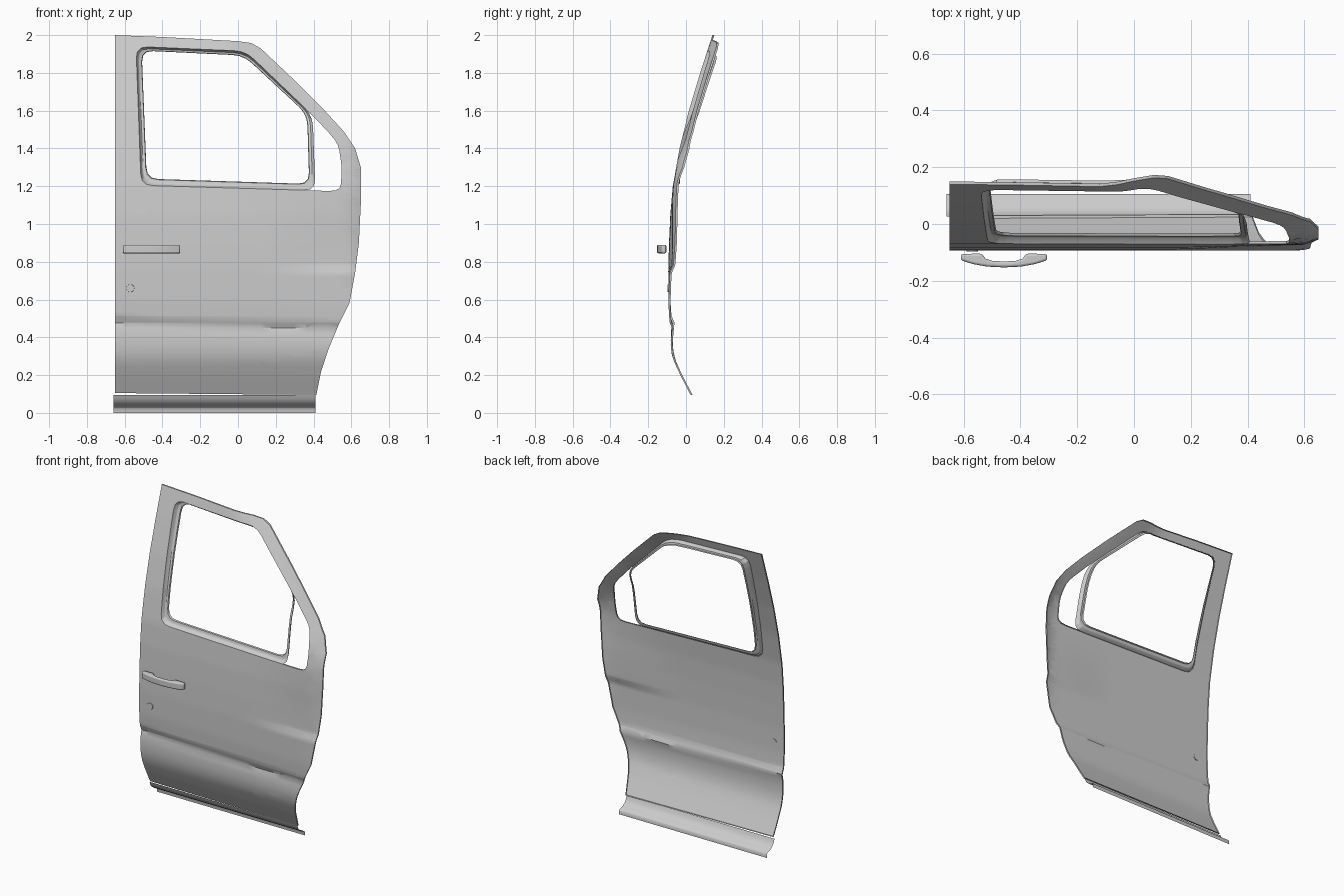
import bpy, bmesh, math
from mathutils import Vector

if "Cube" in bpy.data.objects:
    bpy.data.objects.remove(bpy.data.objects["Cube"])

paint = bpy.data.materials.new("grey_primer")
paint.use_nodes = True
paint.diffuse_color = (0.6, 0.6, 0.6, 1)
paint.node_tree.nodes["Principled BSDF"].inputs["Base Color"].default_value = (0.6, 0.6, 0.6, 1)


def clamp(v):
    return max(0.0, min(1.0, v))


def smooth(v):
    v = clamp(v)
    return v * v * (3 - 2 * v)


# Door skin section: height, depth
SECTION = [(0.09, 0.027), (0.2, -0.03), (0.27, -0.062), (0.32, -0.076), (0.38, -0.081),
           (0.44, -0.079), (0.475, -0.07), (0.515, -0.087), (0.6, -0.093), (0.75, -0.094),
           (0.9, -0.09), (1.05, -0.083), (1.2, -0.07), (1.4, -0.034), (1.6, 0.015),
           (1.8, 0.075), (2.0, 0.14)]


def section(z):
    for (z0, y0), (z1, y1) in zip(SECTION, SECTION[1:]):
        if z <= z1:
            return y0 + (y1 - y0) * (z - z0) / (z1 - z0)
    return SECTION[-1][1]


def skin(x, z):
    """Depth of the door skin, with sloping crease, front fold and pillar turn-back."""
    zs = z + 0.03 * (x + 0.65) * smooth(1 - abs(z - 0.48) / 0.25)
    y = section(zs)
    y += 0.017 * smooth((x - 0.08) / 0.5) * smooth((z - 0.73) / 0.06) * smooth((1.25 - z) / 0.4)
    y += 0.042 * clamp((x + z - 1.88) / 0.17) * smooth((z - 1.1) / 0.3)
    y += 0.02 * clamp((x - 0.57) / 0.08) ** 2
    return y


def finish(bm, name, angle=30):
    mesh = bpy.data.meshes.new(name)
    bm.to_mesh(mesh)
    bm.free()
    obj = bpy.data.objects.new(name, mesh)
    bpy.context.collection.objects.link(obj)
    mesh.materials.append(paint)
    bpy.ops.object.select_all(action="DESELECT")
    obj.select_set(True)
    bpy.context.view_layer.objects.active = obj
    bpy.ops.object.shade_smooth_by_angle(angle=math.radians(angle))
    return obj


def rounded(points, cut=0.3, limit=0.03):
    """Soften each corner of a closed outline with a short curve."""
    out = []
    for i, p in enumerate(points):
        p = Vector(p)
        a, b = Vector(points[i - 1]) - p, Vector(points[(i + 1) % len(points)]) - p
        a, b = (d.normalized() * min(limit, d.length * cut) for d in (a, b))
        for t in (0, 0.33, 0.67, 1):
            out.append(p + a * (1 - t) ** 2 + b * t ** 2)
    return out


def subdivide(points, n):
    return [p.lerp(points[(i + 1) % len(points)], k / n)
            for i, p in enumerate(points) for k in range(n)]


# Outer door panel with one opening for both windows
outline = [(-0.65, 0.105), (-0.65, 2.0), (-0.4, 1.99), (0, 1.968), (0.07, 1.958), (0.12, 1.93),
           (0.3, 1.76), (0.45, 1.61), (0.56, 1.49), (0.62, 1.4), (0.65, 1.3), (0.65, 1.1),
           (0.64, 0.9), (0.62, 0.74), (0.59, 0.58), (0.53, 0.46), (0.48, 0.34), (0.44, 0.22),
           (0.415, 0.095)]
opening = rounded([(-0.513, 1.205), (-0.54, 1.94), (0.04, 1.915), (0.395, 1.575),
                   (0.53, 1.43), (0.55, 1.3), (0.543, 1.173)], limit=0.06)
bm = bmesh.new()
for loop in ([Vector(p) for p in outline], opening):
    vs = [bm.verts.new((p.x, 0, p.y)) for p in loop]
    for i, v in enumerate(vs):
        bm.edges.new((vs[i - 1], v))
bmesh.ops.triangle_fill(bm, edges=bm.edges[:], use_beauty=True, normal=(0, -1, 0))

levels = sorted({round(0.12 + 0.03 * i, 3) for i in range(63)} | {0.475, 0.515, 0.73, 0.79})
cuts = [((0, 0, z), (0, 0, 1)) for z in levels]
cuts += [((-0.6 + 0.06 * i, 0, 0), (1, 0, 0)) for i in range(21)]
for co, no in cuts:
    bmesh.ops.bisect_plane(bm, geom=bm.verts[:] + bm.edges[:] + bm.faces[:],
                           dist=1e-5, plane_co=co, plane_no=no)
slanted = []
for e in bm.edges:
    d = e.verts[1].co - e.verts[0].co
    if len(e.link_faces) == 2 and abs(d.x) > 1e-4 and abs(d.z) > 1e-4:
        slanted.append(e)
bmesh.ops.dissolve_edges(bm, edges=slanted, use_verts=False)
for f in bm.faces:
    f.normal_update()
    if f.normal.y > 0:
        f.normal_flip()
for v in bm.verts:
    v.co.y = skin(v.co.x, v.co.z)
# Folded hem around every free edge
rim = [e for e in bm.edges if e.is_boundary]
hem = bmesh.ops.extrude_edge_only(bm, edges=rim)["geom"]
bmesh.ops.translate(bm, vec=(0, 0.01, 0), verts=[g for g in hem if isinstance(g, bmesh.types.BMVert)])
finish(bm, "door_panel", 35)

# Stepped window channel; its front side is the divider bar
outer = subdivide(rounded([(-0.513, 1.205), (-0.54, 1.94), (0.04, 1.915), (0.395, 1.575),
                           (0.41, 1.176)], limit=0.06), 5)
inner = subdivide(rounded([(-0.483, 1.24), (-0.51, 1.918), (0.03, 1.892), (0.366, 1.58),
                           (0.377, 1.212)], limit=0.06), 5)
bm = bmesh.new()
rings = []
for t, depth in ((0, 0.0), (0.3, 0.022), (0.45, 0.026), (0.9, 0.028), (1, 0.038)):
    ring = []
    for a, b in zip(outer, inner):
        p = a.lerp(b, t)
        ring.append(bm.verts.new((p.x, skin(a.x, a.y) + depth, p.y)))
    rings.append(ring)
for r, s in zip(rings, rings[1:]):
    for i in range(len(r)):
        bm.faces.new((r[i - 1], r[i], s[i], s[i - 1]))
bmesh.ops.recalc_face_normals(bm, faces=bm.faces[:])
finish(bm, "window_channel")

# Sill strip below the door
bm = bmesh.new()
prev = None
for y, z in ((0.027, 0.095), (0.035, 0.075), (0.048, 0.055), (0.07, 0.04), (0.1, 0.03),
             (0.106, 0.022), (0.106, 0.0)):
    pair = [bm.verts.new((x, y, z)) for x in (-0.66, 0.41)]
    if prev:
        bm.faces.new((prev[0], pair[0], pair[1], prev[1]))
    prev = pair
finish(bm, "sill_strip", 40)

# Bowed pull handle, flat outline extruded upward and rounded
half = [(0, -0.153), (0.06, -0.15), (0.11, -0.141), (0.152, -0.128), (0.152, -0.106),
        (0.09, -0.104), (0.075, -0.106), (0.066, -0.122), (0.04, -0.13), (0, -0.132)]
profile = half + [(-x, y) for x, y in reversed(half[1:-1])]
bm = bmesh.new()
face = bm.faces.new([bm.verts.new((x - 0.458, y, 0.845)) for x, y in profile])
up = bmesh.ops.extrude_face_region(bm, geom=[face])["geom"]
bmesh.ops.translate(bm, vec=(0, 0, 0.045), verts=[g for g in up if isinstance(g, bmesh.types.BMVert)])
bmesh.ops.recalc_face_normals(bm, faces=bm.faces[:])
handle = finish(bm, "door_handle", 50)
bevel = handle.modifiers.new("soft_edges", "BEVEL")
bevel.width = 0.008
bevel.segments = 3
bevel.angle_limit = math.radians(50)

# Round lock cylinder
bm = bmesh.new()
bmesh.ops.create_cone(bm, cap_ends=True, segments=24, radius1=0.022, radius2=0.02, depth=0.008)
for v in bm.verts:
    v.co = Vector((v.co.x - 0.57, skin(-0.57, 0.66) - v.co.z, v.co.y + 0.66))
bmesh.ops.recalc_face_normals(bm, faces=bm.faces[:])
finish(bm, "lock_cylinder")
